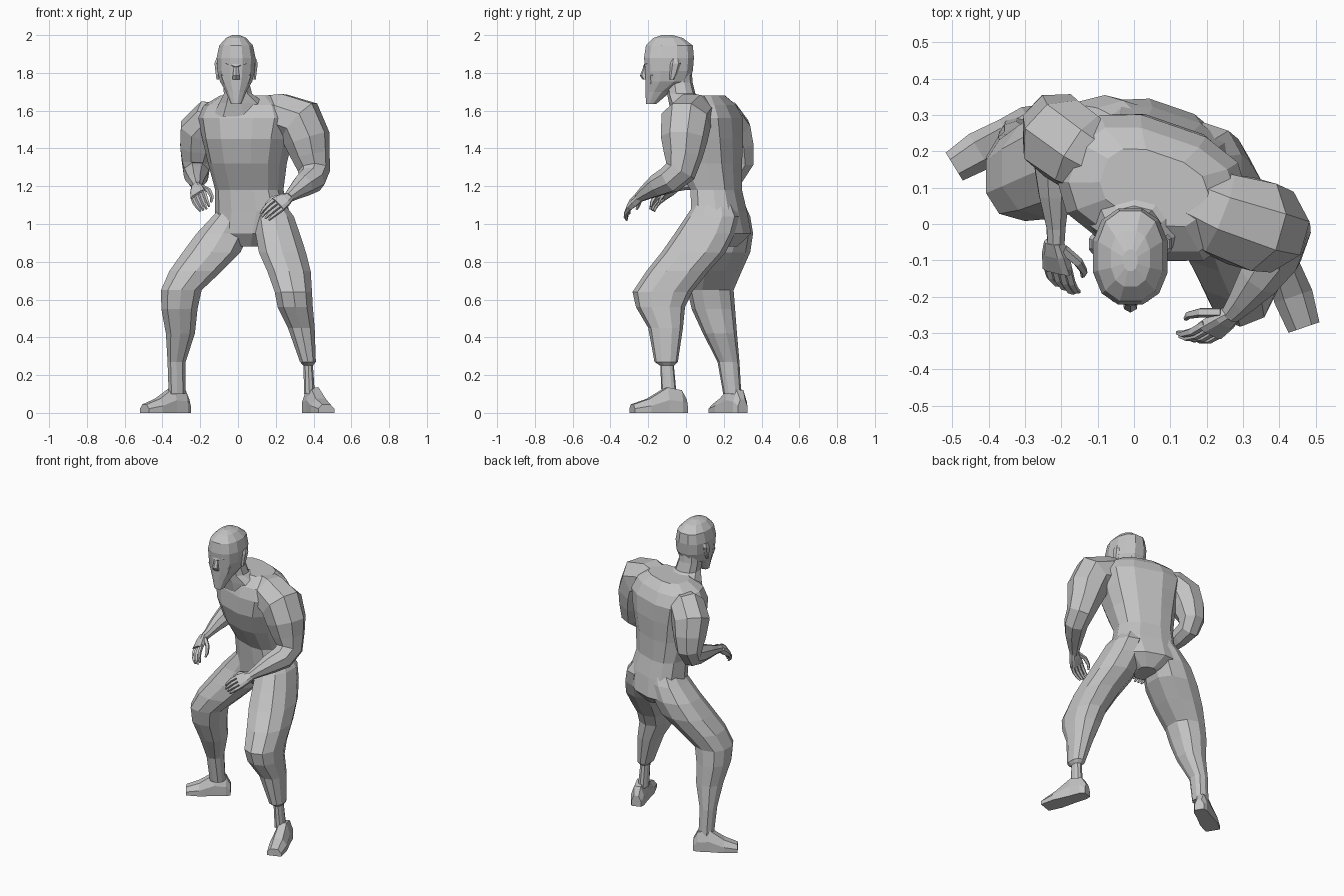
import bpy
import bmesh
import math
from mathutils import Vector

default_cube = bpy.data.objects.get("Cube")
if default_cube:
    bpy.data.objects.remove(default_cube, do_unlink=True)

# One plain clay colour for the whole figure
clay = bpy.data.materials.new("clay_grey")
clay.use_nodes = True
clay_colour = (0.55, 0.55, 0.55, 1)
clay.diffuse_color = clay_colour
clay.node_tree.nodes["Principled BSDF"].inputs["Base Color"].default_value = clay_colour


def skin(name, rings):
    """Bridge a list of point rings into a closed, flat shaded body part."""
    bm = bmesh.new()
    loops = [[bm.verts.new(point) for point in ring] for ring in rings]
    count = len(loops[0])
    for lower, upper in zip(loops, loops[1:]):
        for i in range(count):
            j = (i + 1) % count
            bm.faces.new((lower[i], lower[j], upper[j], upper[i]))
    bm.faces.new(loops[0])
    bm.faces.new(loops[-1])
    bmesh.ops.recalc_face_normals(bm, faces=bm.faces)
    mesh = bpy.data.meshes.new(name)
    bm.to_mesh(mesh)
    bm.free()
    mesh.materials.append(clay)
    part = bpy.data.objects.new(name, mesh)
    bpy.context.collection.objects.link(part)


def soft_box(sides, power):
    """Unit cross-section between a circle and a square."""
    outline = []
    for i in range(sides):
        angle = math.tau * (i + 0.5) / sides
        c, s = math.cos(angle), math.sin(angle)
        outline.append((math.copysign(abs(c) ** power, c), math.copysign(abs(s) ** power, s)))
    return outline


def level_loft(name, rows, sides=10, yaw=0, power=0.85):
    """Horizontal rings; each row is height, centre x, centre y, half width, half depth."""
    c, s = math.cos(math.radians(yaw)), math.sin(math.radians(yaw))
    rings = []
    for z, x, y, width, depth in rows:
        rings.append([(x + u * width * c - v * depth * s, y + u * width * s + v * depth * c, z)
                      for u, v in soft_box(sides, power)])
    skin(name, rings)


def limb(name, rows, sides=8):
    """Rings across a bent path; each row is x, y, z, radius."""
    points = [Vector(row[:3]) for row in rows]
    last = len(points) - 1
    tangents = [(points[min(i + 1, last)] - points[max(i - 1, 0)]).normalized()
                for i in range(len(points))]
    side = tangents[0].orthogonal().normalized()
    rings = []
    for i, (point, tangent) in enumerate(zip(points, tangents)):
        if i:
            side = tangents[i - 1].rotation_difference(tangent) @ side
        other = tangent.cross(side)
        rings.append([point + (side * u + other * v) * rows[i][3] for u, v in soft_box(sides, 1)])
    skin(name, rings)


def foot(name, heel, toe):
    """Flat-soled foot running from heel to toe."""
    heel, toe = Vector(heel), Vector(toe)
    up = Vector((0, 0, 1))
    across = (toe - heel).cross(up).normalized()
    stations = [(0, .03, .07), (.1, .042, .12), (.36, .045, .135), (.7, .055, .075), (1, .045, .045)]
    section = [(-1, 0), (-1, .5), (-.5, 1), (.5, 1), (1, .5), (1, 0)]
    skin(name, [[heel.lerp(toe, t) + across * u * w + up * v * h for u, v in section]
                for t, w, h in stations])


def hand(name, wrist, forward, spread, palm_sign):
    """Palm, four curled fingers and a thumb."""
    wrist, forward, spread = (Vector(v) for v in (wrist, forward, spread))
    forward.normalize()
    spread.normalize()
    palm = spread.cross(forward).normalized() * palm_sign
    # Palm slab
    stations = [(-.01, .024, .02), (.03, .036, .022), (.085, .044, .016)]
    corners = [(-1, -.6), (-.6, -1), (.6, -1), (1, -.6), (1, .6), (.6, 1), (-.6, 1), (-1, .6)]
    skin(name + "_palm", [[wrist + forward * t + spread * u * w + palm * v * h for u, v in corners]
                          for t, w, h in stations])

    def digit(label, steps):
        path = [(*(wrist + forward * f + spread * s + palm * p), r) for f, s, p, r in steps]
        limb(name + label, path, 5)

    # Fingers
    for i in range(4):
        s = (i - 1.5) * .023
        reach = .1 - .008 * abs(i - 1)
        digit("_finger", [(.07, s, 0, .013), (.08 + reach * .45, s, .008, .012),
                          (.08 + reach * .8, s * .9, .025, .01), (.08 + reach, s * .8, .045, .006)])
    # Thumb
    digit("_thumb", [(.015, -.025, .005, .015), (.06, -.055, .025, .014),
                     (.1, -.055, .045, .011), (.125, -.04, .055, .006)])


# Torso, twisted so that the left shoulder leads
level_loft("torso", [
    (.88, .07, .19, .06, .08), (.95, .06, .195, .18, .14), (1.07, .075, .175, .195, .135),
    (1.18, .06, .16, .18, .125), (1.32, .05, .12, .205, .165), (1.45, .05, .1, .235, .19),
    (1.56, .05, .1, .26, .185), (1.63, .05, .095, .23, .155), (1.68, .055, .1, .15, .095)],
    12, -19, .75)

# Neck with sloping shoulder muscles, then head
level_loft("neck", [(1.57, .03, .05, .17, .125), (1.64, .02, .02, .125, .11),
                    (1.69, 0, -.025, .078, .075), (1.75, -.01, -.035, .072, .07),
                    (1.82, -.01, -.04, .075, .07)])
level_loft("head", [
    (1.635, -.01, -.185, .028, .028), (1.7, -.01, -.148, .056, .068), (1.755, -.01, -.1, .088, .118),
    (1.81, -.01, -.09, .102, .13), (1.88, -.01, -.09, .106, .136), (1.945, -.01, -.088, .092, .128),
    (1.985, -.01, -.095, .055, .08), (2, -.01, -.1, .02, .03)], 12)
level_loft("nose", [(1.765, -.01, -.21, .022, .02), (1.785, -.01, -.222, .02, .022),
                    (1.85, -.01, -.205, .01, .014)], 6)
limb("brow", [(-.085, -.165, 1.855, .012), (-.05, -.2, 1.85, .016), (-.01, -.213, 1.835, .014),
              (.03, -.2, 1.85, .016), (.065, -.165, 1.855, .012)], 6)
for label, way in (("left", 1), ("right", -1)):
    x = -.01 + way * .097
    level_loft(label + "_ear", [(1.765, x, -.075, .008, .012), (1.8, x, -.065, .013, .022),
                                (1.85, x + way * .006, -.055, .013, .028),
                                (1.875, x, -.055, .01, .02)], 6)
    level_loft(label + "_cheek", [(1.74, -.01 + way * .045, -.175, .02, .02),
                                  (1.785, -.01 + way * .055, -.175, .026, .022),
                                  (1.8, -.01 + way * .055, -.17, .02, .015)], 6)

# Arms: the left reaches forward, the right elbow is drawn back
limb("left_arm", [
    (.1, .09, 1.58, .1), (.23, .03, 1.575, .122), (.325, 0, 1.545, .135), (.365, -.01, 1.45, .125),
    (.385, -.015, 1.36, .103), (.402, -.03, 1.28, .085), (.39, -.085, 1.235, .075),
    (.345, -.15, 1.205, .062), (.295, -.215, 1.165, .04), (.265, -.25, 1.14, .028)])
limb("right_arm", [
    (-.05, .14, 1.54, .09), (-.15, .2, 1.545, .115), (-.2, .235, 1.49, .118), (-.212, .265, 1.4, .102),
    (-.22, .28, 1.32, .082), (-.22, .255, 1.27, .07), (-.22, .18, 1.25, .062),
    (-.22, .08, 1.228, .045), (-.215, -.01, 1.205, .028), (-.215, -.055, 1.195, .025)])
hand("left_hand", (.268, -.248, 1.14), (-.7, -.55, -.45), (.6, -.3, -.6), 1)
hand("right_hand", (-.22, -.055, 1.195), (.12, -.85, -.5), (-.8, .2, -.5), -1)

# Legs: the left steps forward, the right is set back and turned out
level_loft("left_leg", [
    (1.13, .17, .15, .06, .09), (1.04, .19, .14, .11, .14), (.95, .21, .1, .122, .16),
    (.85, .235, .04, .13, .17), (.75, .27, -.045, .12, .165), (.64, .293, -.125, .103, .158),
    (.56, .303, -.135, .097, .13), (.45, .335, -.108, .074, .092), (.27, .37, -.105, .044, .062),
    (.25, .372, -.1, .026, .036), (.1, .378, -.09, .03, .04)])
level_loft("right_leg", [
    (1.13, .01, .21, .07, .09), (1.04, -.03, .215, .11, .125), (.95, -.08, .215, .145, .14),
    (.85, -.14, .19, .16, .15), (.75, -.225, .155, .145, .14), (.65, -.3, .13, .112, .122),
    (.55, -.31, .145, .1, .115), (.42, -.305, .18, .08, .09), (.27, -.325, .225, .05, .058),
    (.1, -.322, .245, .047, .048)])
foot("left_foot", (.37, 0, 0), (.468, -.285, 0))
foot("right_foot", (-.265, .3, 0), (-.495, .158, 0))
